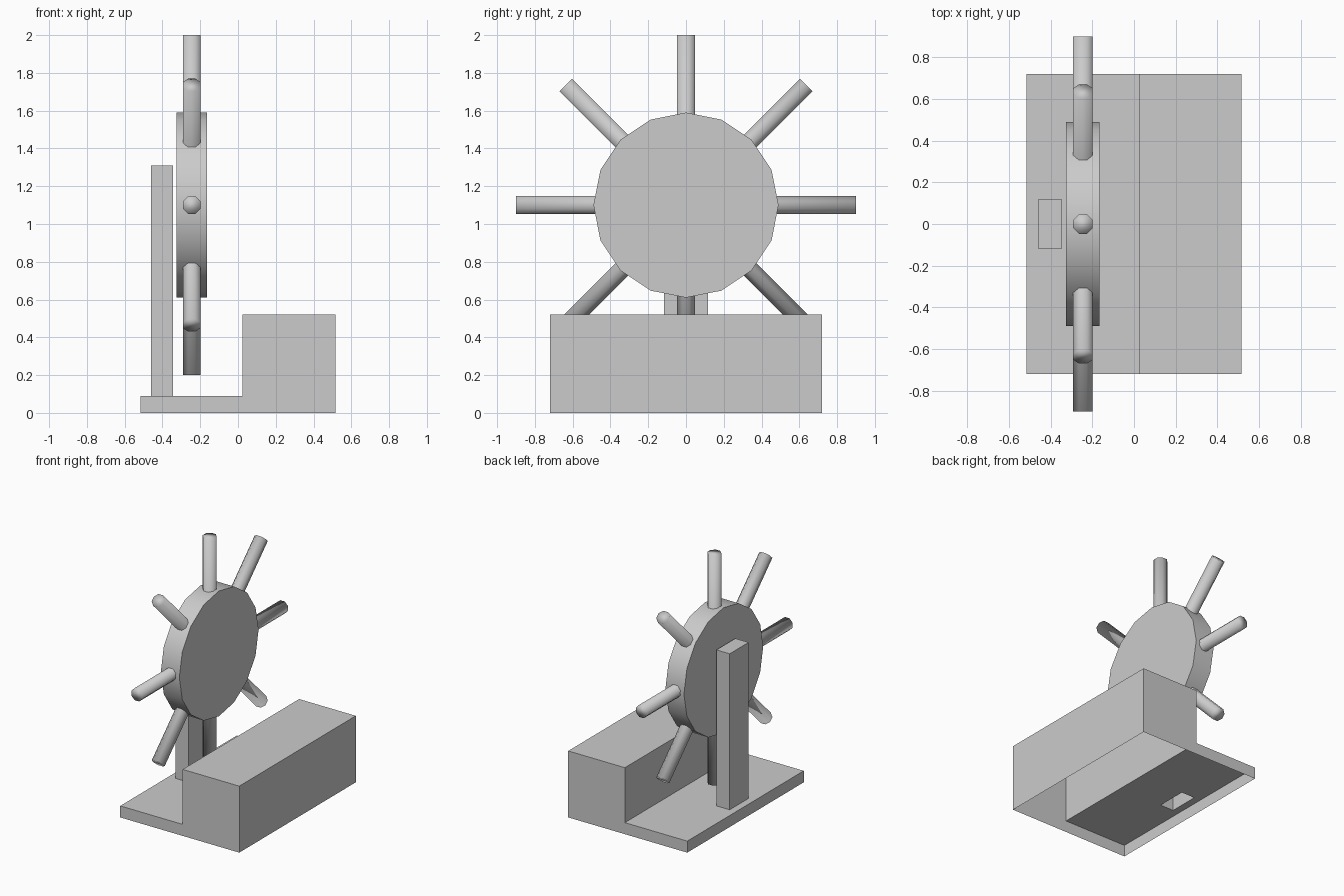
import bpy, bmesh
from math import pi, radians
from mathutils import Matrix, Vector

if "Cube" in bpy.data.objects:
    bpy.data.objects.remove(bpy.data.objects["Cube"])

AXIS = Vector((-0.245, 0, 1.1))  # wheel centre


def finish(bm, name):
    mesh = bpy.data.meshes.new(name)
    bm.to_mesh(mesh)
    bm.free()
    obj = bpy.data.objects.new(name, mesh)
    bpy.context.collection.objects.link(obj)
    return obj


def cylinder(name, sides, radius, depth, matrix):
    bm = bmesh.new()
    bmesh.ops.create_cone(bm, cap_ends=True, segments=sides, radius1=radius,
                          radius2=radius, depth=depth, matrix=matrix)
    for f in bm.faces:
        f.smooth = True
    return finish(bm, name)


# stepped base, open underneath, with the hollow post extruded from the low deck
bm = bmesh.new()
profile = [(-0.515, 0), (-0.515, 0.09), (0.025, 0.09),
           (0.025, 0.52), (0.515, 0.52), (0.515, 0)]
rows = [[bm.verts.new((x, y, z)) for x, z in profile] for y in (-0.72, 0.72)]
front, back = rows
strips = [bm.faces.new((front[i], back[i], back[i + 1], front[i + 1]))
          for i in range(len(profile) - 1)]
bm.faces.new(front)
bm.faces.new(back[::-1])
deck = strips[1]
bmesh.ops.inset_individual(bm, faces=[deck], thickness=0.1)
for v in deck.verts:
    v.co.x = -0.46 if v.co.x < -0.245 else -0.345
    v.co.y = -0.117 if v.co.y < 0 else 0.117
top = bmesh.ops.extrude_discrete_faces(bm, faces=[deck])["faces"][0]
for v in top.verts:
    v.co.z = 1.31
bmesh.ops.remove_doubles(bm, verts=bm.verts, dist=1e-5)
bmesh.ops.recalc_face_normals(bm, faces=bm.faces)
finish(bm, "base_and_post")

# sixteen-sided wheel hub: flat faces, smooth rim
hub = cylinder("wheel_hub", 16, 0.49, 0.16,
               Matrix.Translation(AXIS) @ Matrix.Rotation(pi / 2, 4, 'Y'))
bpy.context.view_layer.objects.active = hub
hub.select_set(True)
bpy.ops.object.shade_smooth_by_angle(angle=radians(30))

# four rods through the hub make eight handles
for i in range(4):
    cylinder(f"handle_rod_{i + 1}", 8, 0.051, 1.8,
             Matrix.Translation(AXIS) @ Matrix.Rotation(i * pi / 4, 4, 'X')
             @ Matrix.Rotation(pi / 8, 4, 'Z'))
